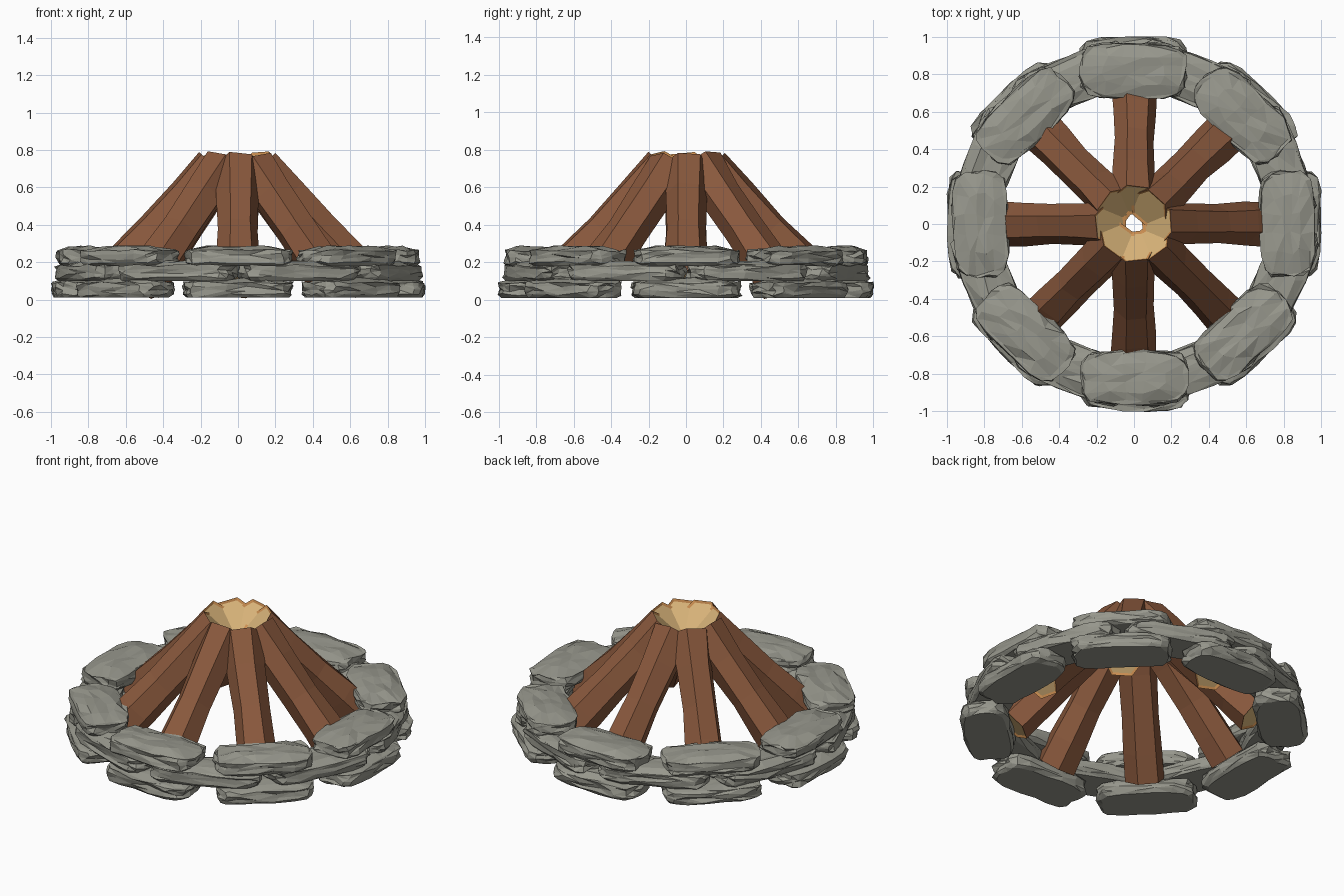
import bpy, bmesh, math, random
from mathutils import Vector, Matrix

if "Cube" in bpy.data.objects:
    bpy.data.objects.remove(bpy.data.objects["Cube"])

random.seed(7)


def material(name, rgb):
    m = bpy.data.materials.new(name)
    m.diffuse_color = (*rgb, 1)
    m.use_nodes = True
    m.node_tree.nodes["Principled BSDF"].inputs["Base Color"].default_value = m.diffuse_color
    return m


STONE = material("grey_stone", (0.31, 0.31, 0.265))
BARK = material("brown_bark", (0.25, 0.098, 0.046))
RIM = material("orange_wood_rim", (0.62, 0.28, 0.085))
WOOD = material("pale_cut_wood", (0.70, 0.46, 0.195))


def make_object(name, bm, mats):
    bmesh.ops.recalc_face_normals(bm, faces=bm.faces)
    mesh = bpy.data.meshes.new(name)
    bm.to_mesh(mesh)
    bm.free()
    for m in mats:
        mesh.materials.append(m)
    obj = bpy.data.objects.new(name, mesh)
    bpy.context.collection.objects.link(obj)
    return obj


def stone(name, angle, radius, z0, z1, length, width):
    """Chipped slab: a gridded cube rounded in plan and profile, flat underneath."""
    bm = bmesh.new()
    bmesh.ops.create_cube(bm, size=2)
    bmesh.ops.subdivide_edges(bm, edges=bm.edges[:], cuts=4, use_grid_fill=True)
    height = z1 - z0
    for v in bm.verts:
        x, y, z = v.co
        # superellipse plan: chamfers the corners
        k = max(abs(x), abs(y), 1e-6) / max((abs(x)**4.5 + abs(y)**4.5)**(1 / 4.5), 1e-6)
        edge = max(abs(x), abs(y))
        x, y = x * k, y * k
        # draw the top and bottom rims in a little
        if z > 0.9:
            x, y = x * 0.94, y * 0.90
            if edge > 0.9:
                z -= 0.38
        elif z < -0.9:
            x, y = x * 0.93, y * 0.88
        j = random.uniform
        x += j(-0.055, 0.035)
        y += j(-0.07, 0.07)
        if z > -0.9:
            z += j(-0.2, 0.1)
        v.co = (x * length / 2, y * width / 2, (z + 1) / 2 * height)
    bmesh.ops.triangulate(bm, faces=bm.faces[:])
    turn = Matrix.Rotation(angle - math.pi / 2 + random.uniform(-0.03, 0.03), 4, 'Z')
    place = Matrix.Translation((radius * math.cos(angle), radius * math.sin(angle), z0))
    bmesh.ops.transform(bm, matrix=place @ turn, verts=bm.verts)
    return make_object(name, bm, [STONE])


def log(name, angle):
    """Six-sided leaning log with recessed pale ends."""
    out = Vector((math.cos(angle), math.sin(angle), 0))
    shift = random.uniform(-0.008, 0.008)
    low = out * 0.71 + Vector((0, 0, 0.086))
    high = out * (0.12 - shift) + Vector((0, 0, 0.71 + shift))
    axis = (high - low).normalized()
    side = Vector((-out.y, out.x, 0))
    up = axis.cross(side).normalized()
    twist = math.radians(random.choice((-11, 8, 14)))
    bm = bmesh.new()
    rings = []
    for t, r in ((0, 0.122), (0.2, 0.117), (0.45, 0.108), (0.75, 0.113), (1, 0.122)):
        ring = []
        for i in range(6):
            a = i * math.pi / 3 + twist
            rr = r + random.uniform(-0.006, 0.006)
            p = low.lerp(high, t) + (side * math.cos(a) + up * math.sin(a)) * rr
            ring.append(bm.verts.new(p))
        rings.append(ring)
    for a, b in zip(rings, rings[1:]):
        for i in range(6):
            j = (i + 1) % 6
            bm.faces.new((a[i], a[j], b[j], b[i]))
    ends = [bm.faces.new(rings[0][::-1]), bm.faces.new(rings[-1])]
    bmesh.ops.recalc_face_normals(bm, faces=bm.faces)
    rim = bmesh.ops.inset_individual(bm, faces=ends, thickness=0.016, depth=-0.008)
    for f in rim["faces"]:
        f.material_index = 1
    for f in ends:
        f.material_index = 2
    return make_object(name, bm, [BARK, RIM, WOOD])


# Three courses of stones, the middle one staggered
COURSES = (("bottom_stone", 0.0, 0.855, 0.01, 0.115, 0.57, 0.28),
           ("middle_stone", 0.5, 0.835, 0.10, 0.205, 0.64, 0.25),
           ("top_stone", 0.0, 0.82, 0.18, 0.285, 0.56, 0.29))
for name, offset, radius, z0, z1, length, width in COURSES:
    for i in range(8):
        stone(f"{name}_{i + 1}", (i + offset) * math.pi / 4, radius, z0, z1, length, width)

# Cone of eight leaning logs
for i in range(8):
    log(f"log_{i + 1}", i * math.pi / 4)
